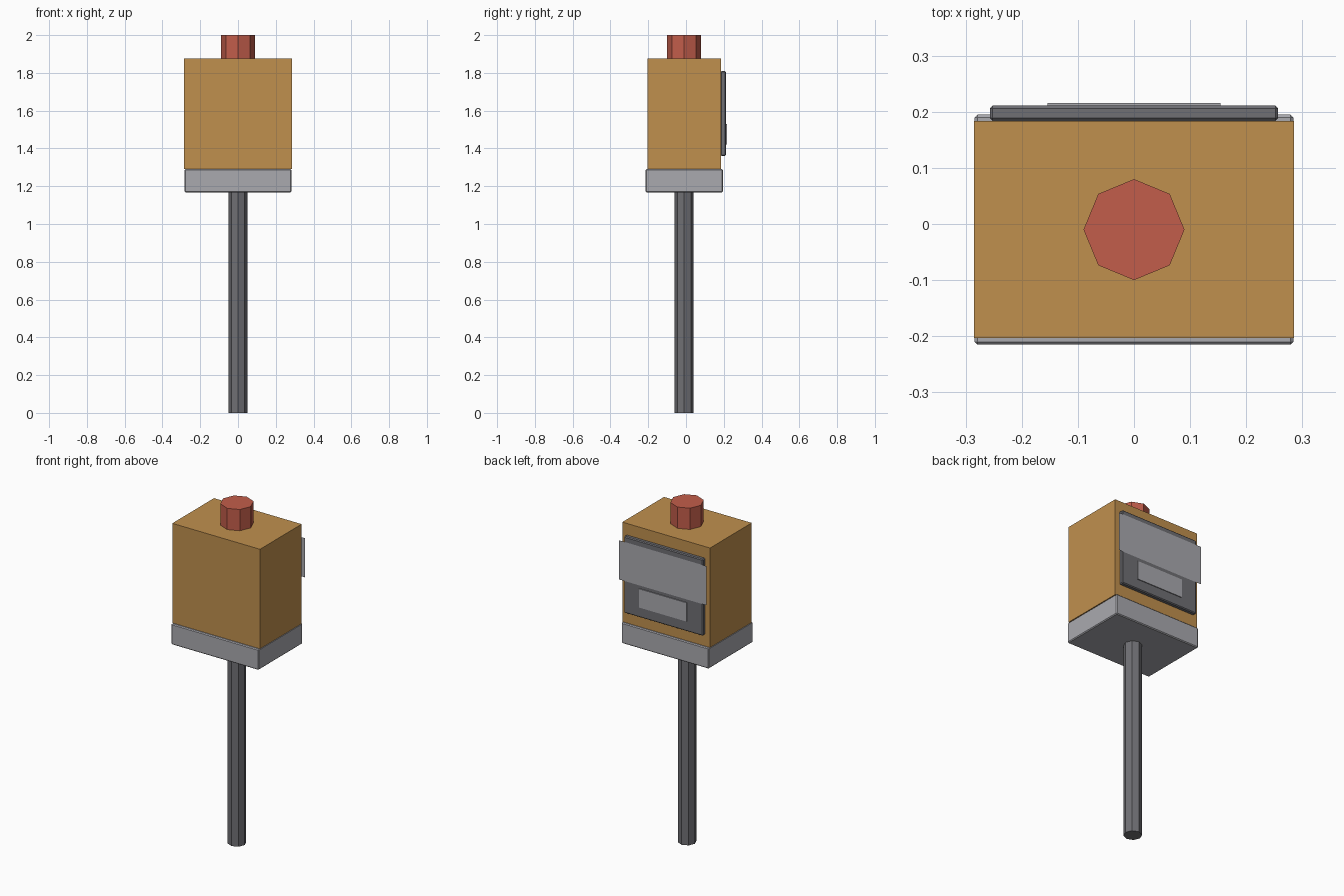
import bpy
import math

if "Cube" in bpy.data.objects:
    bpy.data.objects.remove(bpy.data.objects["Cube"], do_unlink=True)


def make_material(name, r, g, b):
    mat = bpy.data.materials.new(name)
    mat.use_nodes = True
    mat.diffuse_color = (r, g, b, 1)
    mat.node_tree.nodes["Principled BSDF"].inputs["Base Color"].default_value = (r, g, b, 1)
    return mat


ochre = make_material("ochre paint", 0.53, 0.28, 0.076)
red = make_material("red cap", 0.54, 0.11, 0.07)
light_grey = make_material("light grey metal", 0.40, 0.40, 0.43)
dark_grey = make_material("dark grey metal", 0.16, 0.16, 0.175)

AXIS_Y = -0.01  # shared centre line of post, box and button


def box(name, half_x, y, z, mat, bevel=0.0):
    """Box symmetric in x, spanning the given y and z ranges."""
    bpy.ops.mesh.primitive_cube_add(size=1, location=(0, sum(y) / 2, sum(z) / 2))
    obj = bpy.context.object
    obj.name = name
    obj.scale = (2 * half_x, y[1] - y[0], z[1] - z[0])
    bpy.ops.object.transform_apply(location=False, rotation=False, scale=True)
    obj.data.materials.append(mat)
    if bevel:
        mod = obj.modifiers.new("edge bevel", 'BEVEL')
        mod.width = bevel
        mod.segments = 1
    return obj


def octagon_prism(name, radius, z, mat):
    bpy.ops.mesh.primitive_cylinder_add(vertices=8, radius=radius, depth=z[1] - z[0],
                                        location=(0, AXIS_Y, sum(z) / 2))
    obj = bpy.context.object
    obj.name = name
    obj.data.materials.append(mat)
    return obj


# Post, base tray, main box and top button
octagon_prism("post", 0.05, (0, 1.17), dark_grey)
box("base_tray", 0.284, (-0.215, 0.195), (1.168, 1.29), light_grey, 0.005)
box("main_box", 0.285, (-0.203, 0.184), (1.29, 1.875), ochre)
octagon_prism("top_button", 0.09, (1.875, 2.0), red)

# Rear panel with its raised label
box("rear_panel", 0.257, (0.184, 0.211), (1.36, 1.81), dark_grey, 0.005)
box("rear_label", 0.154, (0.208, 0.216), (1.42, 1.53), light_grey)

# Thin sheet across the upper part of the rear panel
bpy.ops.mesh.primitive_plane_add(size=1, location=(0, 0.215, 1.665),
                                 rotation=(-math.pi / 2, 0, 0))
sheet = bpy.context.object
sheet.name = "rear_sheet"
sheet.scale = (0.57, 0.23, 1)
bpy.ops.object.transform_apply(location=False, rotation=True, scale=True)
sheet.data.materials.append(light_grey)
